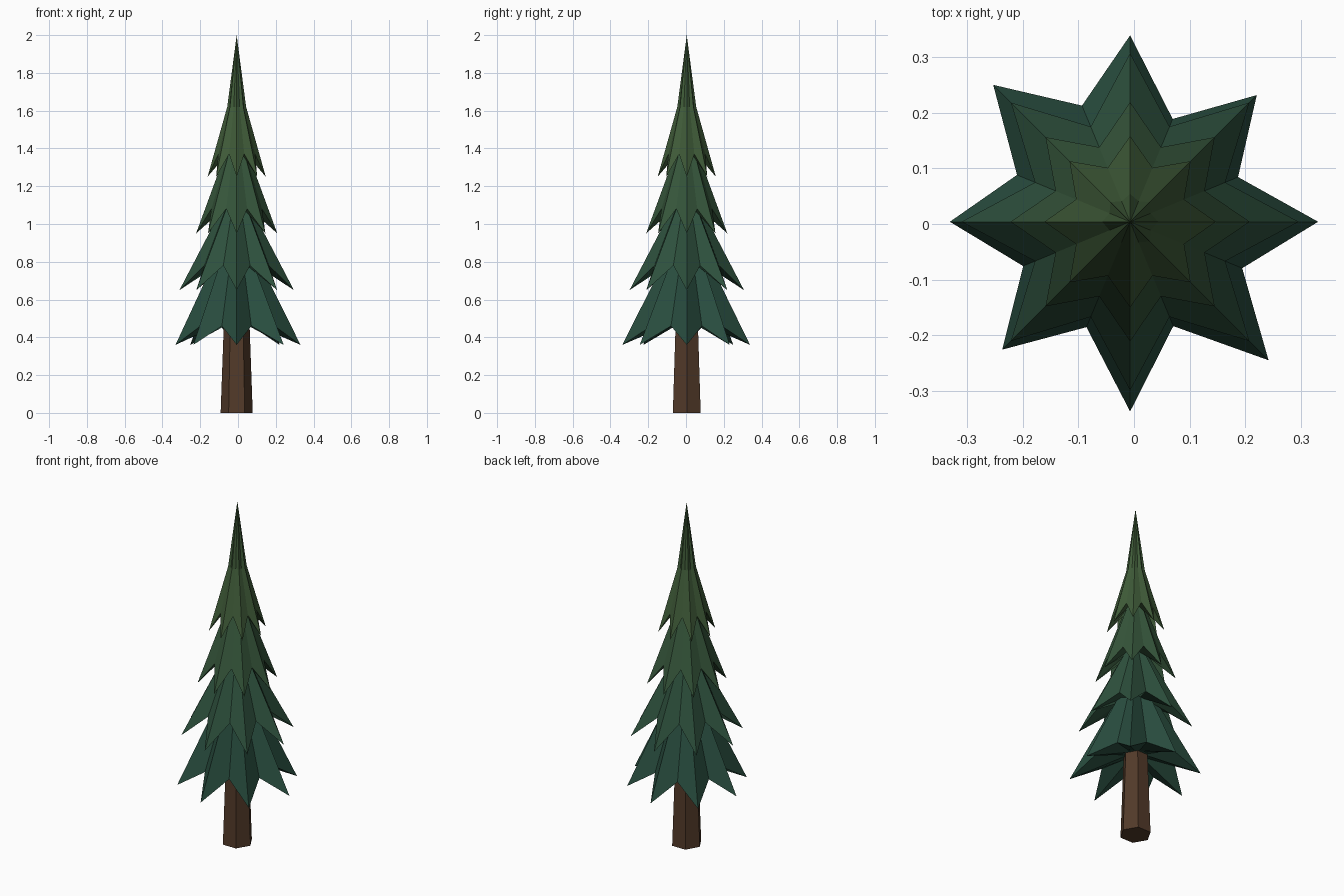
import bpy, math

if "Cube" in bpy.data.objects:
    bpy.data.objects.remove(bpy.data.objects["Cube"])

CX, CY = -0.007, 0.004   # trunk axis sits slightly off the bounding-box centre


def material(name, rgb):
    m = bpy.data.materials.new(name)
    m.diffuse_color = (*rgb, 1)
    m.use_nodes = True
    m.node_tree.nodes["Principled BSDF"].inputs["Base Color"].default_value = m.diffuse_color
    return m


def star(tips, notches, z_tip, z_notch):
    """Ring of 16 points, alternating branch tips and notches."""
    ring = []
    for i in range(16):
        pool, z = (notches, z_notch) if i % 2 else (tips, z_tip)
        r = pool[i // 2]
        a = math.radians(22.5 * i)
        ring.append((CX + r * math.cos(a), CY + r * math.sin(a), z))
    return ring


def even_star(r_tip, r_notch, z_tip, z_notch):
    return star([r_tip] * 8, [r_notch] * 8, z_tip, z_notch)


def loft(name, rings, mat, apex=None):
    """Skin rings of equal size; cap the first, cap or point the last."""
    n = len(rings[0])
    verts = [v for ring in rings for v in ring]
    faces = [tuple(range(n))[::-1]]
    for k in range(len(rings) - 1):
        for i in range(n):
            a, b = k * n + i, k * n + (i + 1) % n
            faces.append((a, b, b + n, a + n))
    last = (len(rings) - 1) * n
    if apex:
        verts.append(apex)
        faces += [(last + i, last + (i + 1) % n, len(verts) - 1) for i in range(n)]
    else:
        faces.append(tuple(range(last, last + n)))
    me = bpy.data.meshes.new(name)
    me.from_pydata(verts, [], faces)
    me.materials.append(mat)
    ob = bpy.data.objects.new(name, me)
    bpy.context.collection.objects.link(ob)
    return ob


# Trunk: tapered hexagon
def hexagon(r, z):
    return [(CX + r * math.cos(i * math.pi / 3), CY + r * math.sin(i * math.pi / 3), z)
            for i in range(6)]


loft("trunk", [hexagon(0.085, 0), hexagon(0.067, 0.5)],
     material("bark", (0.085, 0.042, 0.022)))

# Lowest branch tier: slightly uneven tips, counter-clockwise from +x
low_tips = [0.338, 0.322, 0.335, 0.348, 0.324, 0.325, 0.341, 0.352]
low_notches = [0.21, 0.20, 0.226, 0.22, 0.208, 0.205, 0.203, 0.218]
loft("branches_1", [even_star(0.07, 0.07, 0.48, 0.48),
                    star(low_tips, low_notches, 0.36, 0.46),
                    even_star(0.12, 0.09, 0.80, 0.80)],
     material("needles_1", (0.022, 0.075, 0.050)))

# Middle branch tiers: inner ring, star edge, upper ring
loft("branches_2", [even_star(0.10, 0.08, 0.80, 0.80),
                    even_star(0.303, 0.185, 0.65, 0.78),
                    even_star(0.068, 0.055, 1.10, 1.10)],
     material("needles_2", (0.027, 0.082, 0.047)))
loft("branches_3", [even_star(0.06, 0.05, 1.10, 1.10),
                    even_star(0.215, 0.145, 0.95, 1.08),
                    even_star(0.05, 0.042, 1.40, 1.40)],
     material("needles_3", (0.036, 0.092, 0.043)))

# Top tier with a long pointed tip
loft("branches_top", [even_star(0.045, 0.038, 1.39, 1.39),
                      even_star(0.154, 0.105, 1.25, 1.37),
                      even_star(0.05, 0.04, 1.62, 1.62)],
     material("needles_top", (0.05, 0.105, 0.04)), apex=(CX, CY, 2.0))
